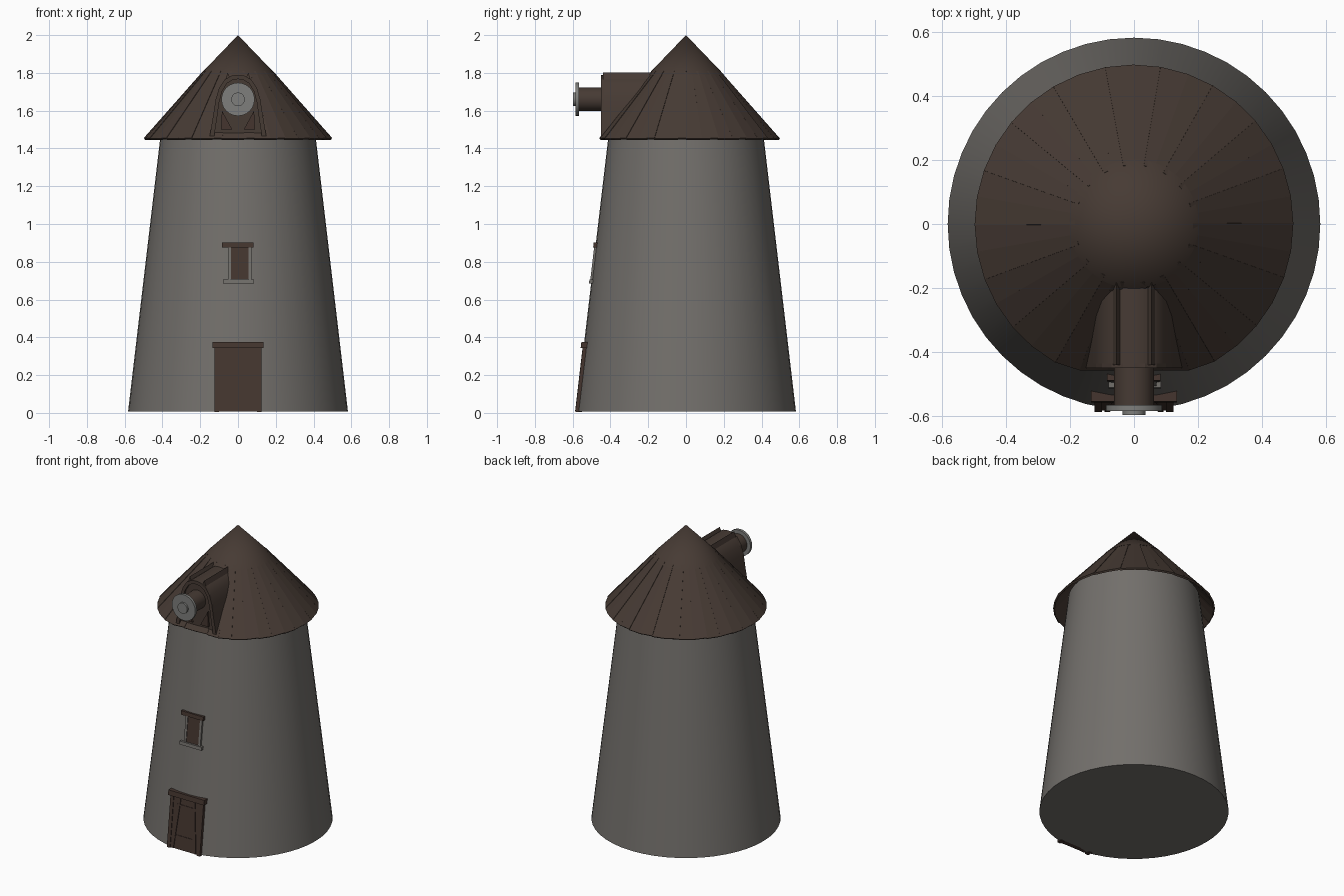
import bpy, bmesh, math
from mathutils import Matrix

if "Cube" in bpy.data.objects:
    bpy.data.objects.remove(bpy.data.objects["Cube"])


def material(name, rgb):
    m = bpy.data.materials.new(name)
    m.diffuse_color = (*rgb, 1)
    m.use_nodes = True
    m.node_tree.nodes["Principled BSDF"].inputs["Base Color"].default_value = m.diffuse_color
    return m


STONE = material("grey stone", (0.17, 0.16, 0.148))
ROOF = material("dark roof wood", (0.062, 0.043, 0.034))
DOOR = material("reddish door wood", (0.058, 0.036, 0.028))
METAL = material("hub grey", (0.21, 0.21, 0.20))
BASE_R, SLOPE = 0.582, 0.117


def finish(name, bm, mat, smooth=False):
    bmesh.ops.recalc_face_normals(bm, faces=bm.faces)
    me = bpy.data.meshes.new(name)
    bm.to_mesh(me)
    bm.free()
    ob = bpy.data.objects.new(name, me)
    bpy.context.collection.objects.link(ob)
    me.materials.append(mat)
    if smooth:
        bpy.ops.object.select_all(action='DESELECT')
        ob.select_set(True)
        bpy.context.view_layer.objects.active = ob
        bpy.ops.object.shade_smooth_by_angle(angle=math.radians(35))
    return ob


def cone(name, r0, r1, z0, z1, mat, sides=48):
    bm = bmesh.new()
    bmesh.ops.create_cone(bm, cap_ends=True, segments=sides, radius1=r0, radius2=r1,
                          depth=z1 - z0, matrix=Matrix.Translation((0, 0, (z0 + z1) / 2)))
    return finish(name, bm, mat, True)


def rod(name, r, y0, y1, z, mat, sides=24):
    bm = bmesh.new()
    m = Matrix.Translation((0, (y0 + y1) / 2, z)) @ Matrix.Rotation(math.pi / 2, 4, 'X')
    bmesh.ops.create_cone(bm, cap_ends=True, segments=sides, radius1=r, radius2=r,
                          depth=y1 - y0, matrix=m)
    return finish(name, bm, mat, True)


def prism(name, outline, front, back, mat, smooth=False):
    """Extrude an x-z outline; front and back give y for a height z."""
    bm = bmesh.new()
    a = [bm.verts.new((x, front(z), z)) for x, z in outline]
    b = [bm.verts.new((x, back(z), z)) for x, z in outline]
    bm.faces.new(a)
    bm.faces.new(b[::-1])
    n = len(a)
    for i in range(n):
        j = (i + 1) % n
        bm.faces.new((a[i], b[i], b[j], a[j]))
    return finish(name, bm, mat, smooth)


def wall_piece(name, outline, out, mat):
    """A board that leans with the front of the tower wall."""
    def wall(z):
        return -(BASE_R - SLOPE * z)
    return prism(name, outline, lambda z: wall(z) - out, lambda z: wall(z) + 0.03, mat)


def rect(x0, x1, z0, z1):
    return [(x0, z0), (x1, z0), (x1, z1), (x0, z1)]


# Tapered tower
cone("tower", BASE_R, BASE_R - SLOPE * 1.52, 0.008, 1.52, STONE)

# Lower roof of overlapping boards, flattened in front of the dormer
bm = bmesh.new()
N = 36
for i in range(N):
    quad = []
    for k, r, z in ((0, 0.498, 1.452), (1, 0.498, 1.452), (1, 0.185, 1.806), (0, 0.185, 1.806)):
        a = 2 * math.pi * (i + k * 1.04) / N
        lift = 0.004 if k and i % 2 else 0
        quad.append(bm.verts.new((r * math.cos(a), max(r * math.sin(a), -0.458), z + lift)))
    bm.faces.new(quad)
roof = finish("roof_boards", bm, ROOF)
for p in roof.data.polygons:
    if p.normal.z < 0:
        p.flip()
mod = roof.modifiers.new("thickness", 'SOLIDIFY')
mod.thickness, mod.offset = 0.012, -1

# Pointed roof cap
cone("roof_cap", 0.202, 0, 1.79, 2.0, ROOF)

# Arched dormer with a raised rim
half = [(0.15, 1.465), (0.132, 1.57), (0.118, 1.66), (0.1, 1.72), (0.07, 1.765), (0.035, 1.785)]
arch = half + [(0, 1.79)] + [(-x, z) for x, z in reversed(half)]
prism("dormer", arch, lambda z: -0.435, lambda z: -0.12, ROOF, True)
inner = [(x * 0.84, 1.465 + (z - 1.465) * 0.93) for x, z in arch]
prism("dormer_rim", arch + inner[::-1], lambda z: -0.45, lambda z: -0.43, ROOF)
for s in (-1, 1):
    prism("dormer_brace", [(s * 0.03, 1.5), (s * 0.09, 1.5), (s * 0.085, 1.6)],
          lambda z: -0.448, lambda z: -0.43, DOOR)
    prism("dormer_peg", [(s * 0.04, 1.77), (s * 0.068, 1.76), (s * 0.055, 1.802)],
          lambda z: -0.44, lambda z: -0.18, ROOF)

# Sail shaft with hub disc
rod("sail_shaft", 0.062, -0.568, -0.3, 1.66, ROOF)
rod("hub_disc", 0.088, -0.584, -0.566, 1.66, METAL)
rod("hub_cap", 0.036, -0.597, -0.58, 1.66, METAL)

# Door: leaf, posts, lintel, slanted battens and rails
wall_piece("door_leaf", rect(-0.105, 0.105, 0.008, 0.345), 0.001, DOOR)
for s in (-1, 1):
    wall_piece("door_post", rect(s * 0.1, s * 0.124, 0.004, 0.345), 0.005, DOOR)
    wall_piece("door_batten", [(s * 0.075, 0.01), (s * 0.092, 0.01),
                               (s * 0.06, 0.34), (s * 0.045, 0.34)], 0.006, DOOR)
for z in (0.08, 0.28):
    wall_piece("door_rail", rect(-0.07, 0.07, z, z + 0.018), 0.004, DOOR)
wall_piece("door_lintel", rect(-0.135, 0.135, 0.343, 0.376), 0.016, DOOR)

# Window: shutter, jambs, lintel and stone sill
wall_piece("window_shutter", rect(-0.042, 0.055, 0.708, 0.88), 0.003, DOOR)
for x in (-0.052, 0.055):
    wall_piece("window_jamb", rect(x, x + 0.016, 0.695, 0.88), 0.007, STONE)
wall_piece("window_lintel", rect(-0.085, 0.082, 0.876, 0.902), 0.012, DOOR)
wall_piece("window_sill", rect(-0.08, 0.084, 0.684, 0.706), 0.012, STONE)
